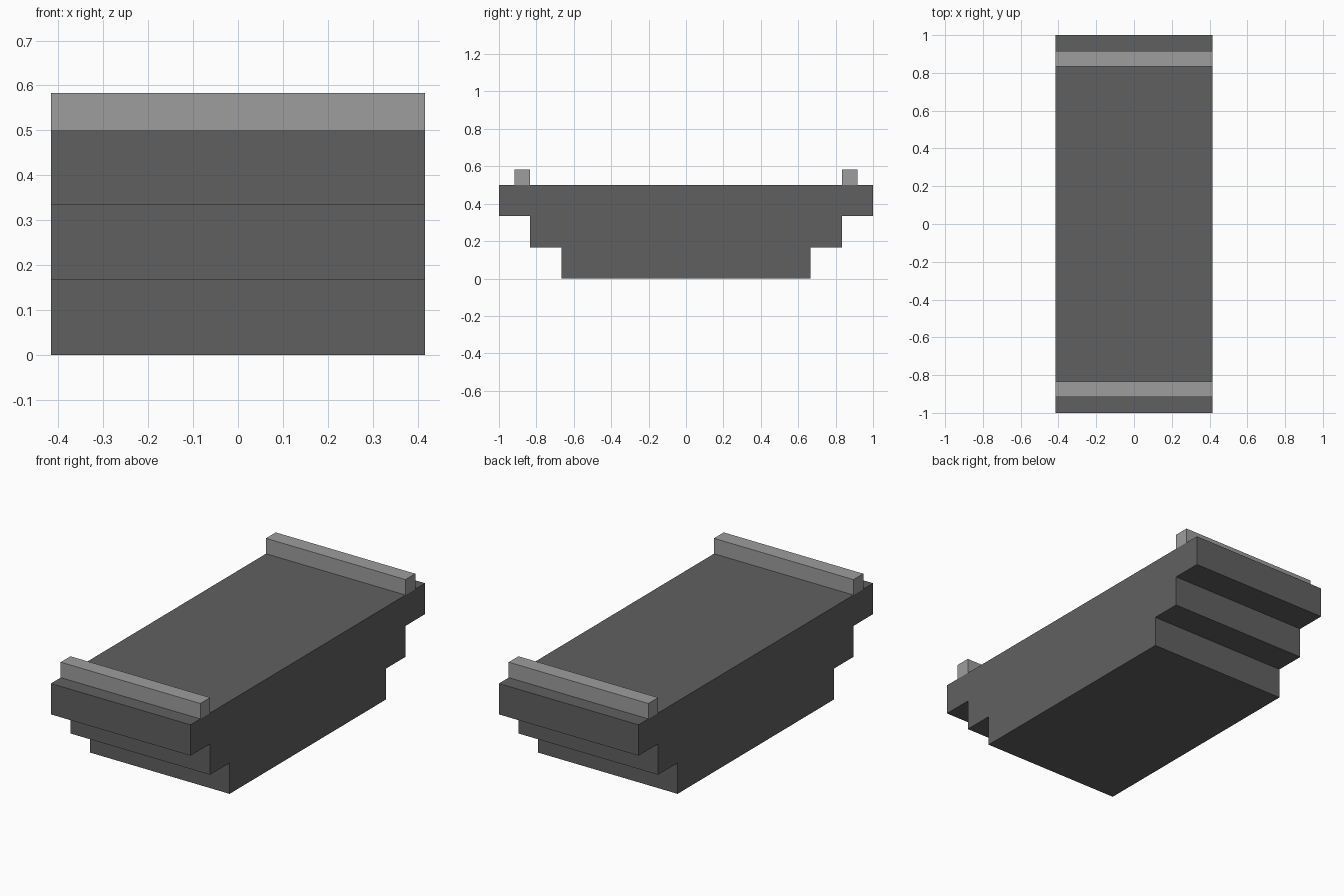
import bpy, bmesh

if "Cube" in bpy.data.objects:
    bpy.data.objects.remove(bpy.data.objects["Cube"])

U = 1 / 12            # module size
HALF_W = 5 * U        # half width along x


def material(name, value):
    mat = bpy.data.materials.new(name)
    mat.diffuse_color = (value, value, value, 1)
    mat.use_nodes = True
    mat.node_tree.nodes["Principled BSDF"].inputs["Base Color"].default_value = mat.diffuse_color
    return mat


def extrude_profile(name, profile, mat):
    """Extrude a closed (y, z) outline across the full width in x."""
    bm = bmesh.new()
    face = bm.faces.new([bm.verts.new((-HALF_W, y, z)) for y, z in profile])
    new = bmesh.ops.extrude_face_region(bm, geom=[face])["geom"]
    verts = [g for g in new if isinstance(g, bmesh.types.BMVert)]
    bmesh.ops.translate(bm, verts=verts, vec=(2 * HALF_W, 0, 0))
    bmesh.ops.recalc_face_normals(bm, faces=bm.faces)
    mesh = bpy.data.meshes.new(name)
    bm.to_mesh(mesh)
    bm.free()
    mesh.materials.append(mat)
    obj = bpy.data.objects.new(name, mesh)
    bpy.context.collection.objects.link(obj)
    return obj


dark = material("dark grey", 0.118)
light = material("light grey", 0.34)

# Stepped body: three tiers, each two modules high and wider than the last
right = []
for i, half_len in enumerate((8 * U, 10 * U, 12 * U)):
    right += [(half_len, 2 * i * U), (half_len, 2 * (i + 1) * U)]
extrude_profile("stepped_body", right + [(-y, z) for y, z in reversed(right)], dark)

# Low rails across the deck near each end
for name, s in (("front_rail", -1), ("back_rail", 1)):
    extrude_profile(name, [(s * 10 * U, 6 * U), (s * 11 * U, 6 * U),
                           (s * 11 * U, 7 * U), (s * 10 * U, 7 * U)], light)
